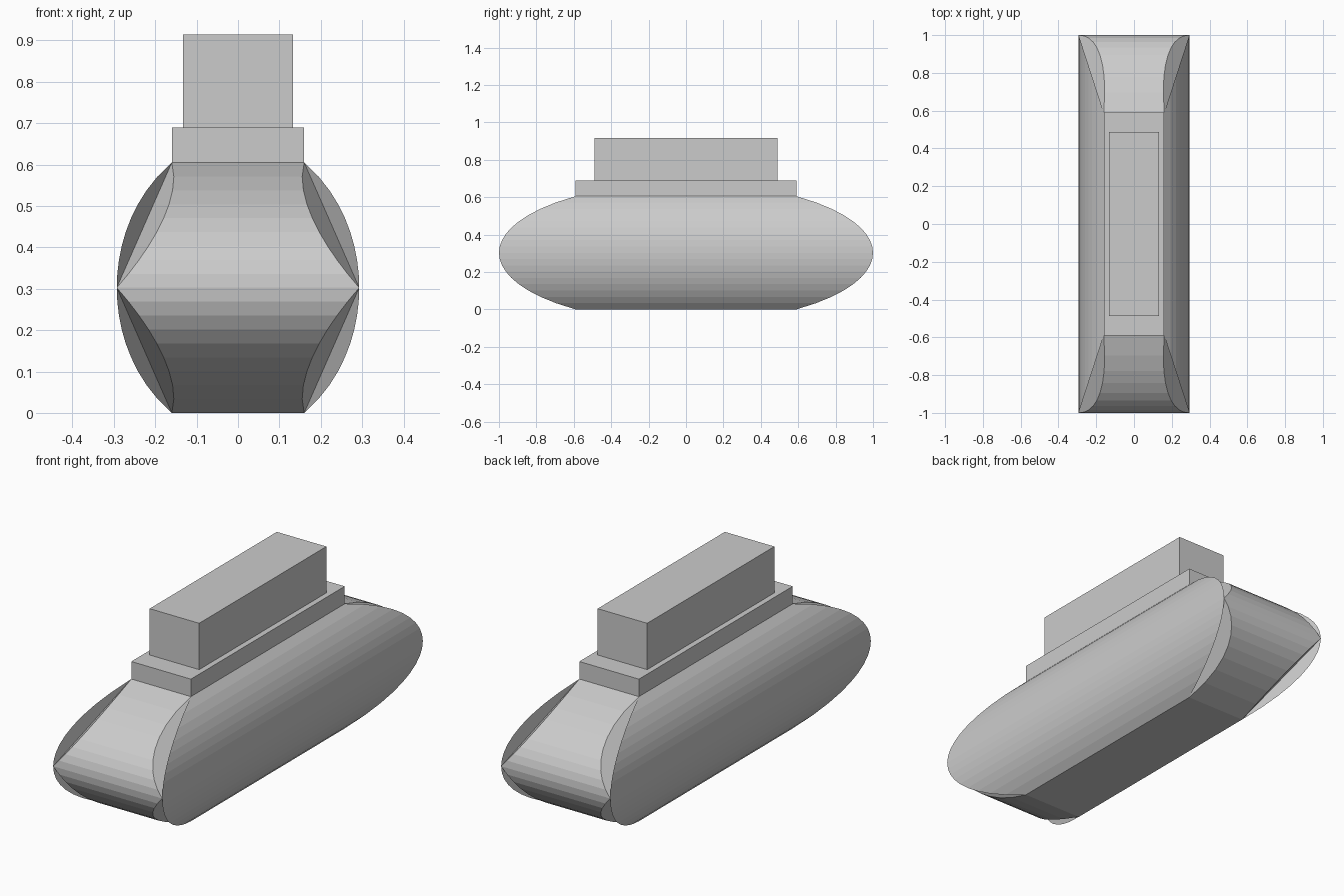
import bpy, bmesh, math

if "Cube" in bpy.data.objects:
    bpy.data.objects.remove(bpy.data.objects["Cube"])

MID = 0.3025            # height of the widest line of the hull, half its height
N = 9                   # bands per half of each bulge
TOP = (0.16, 0.59)      # half width / half length at deck and keel
WIDE = (0.293, 1.0)     # half width / half length at the widest line
H = MID / math.sqrt(1 - TOP[1] ** 2)


def section(i):
    """Height, straight-edge, side-rim and end-rim corners at band i."""
    dz = MID * i / N
    f = 1 - i / N
    t = (math.sqrt(1 - (dz / H) ** 2) - TOP[1]) / (1 - TOP[1])
    chord = TOP[0] + (WIDE[0] - TOP[0]) * f
    rim_x = TOP[0] + (WIDE[0] - TOP[0]) * t
    rim_y = TOP[1] + (WIDE[1] - TOP[1]) * t
    return dz, rim_x, rim_y, 2 * chord - rim_x


def finish(bm, name):
    bmesh.ops.remove_doubles(bm, verts=bm.verts, dist=1e-5)
    bmesh.ops.recalc_face_normals(bm, faces=bm.faces)
    mesh = bpy.data.meshes.new(name)
    bm.to_mesh(mesh)
    bm.free()
    obj = bpy.data.objects.new(name, mesh)
    bpy.context.collection.objects.link(obj)
    return obj


def box(name, hx, hy, z0, z1):
    bm = bmesh.new()
    bmesh.ops.create_cube(bm, size=1)
    for v in bm.verts:
        v.co = (v.co.x * 2 * hx, v.co.y * 2 * hy, z0 + (v.co.z + 0.5) * (z1 - z0))
    return finish(bm, name)


# Hull: bulging sides and ends, with notches where they meet at the corners
bm = bmesh.new()


def face(points):
    bm.faces.new([bm.verts.new(p) for p in points])


rows = [section(i) for i in range(N + 1)]
for up in (1, -1):
    for (d0, x0, y0, w0), (d1, x1, y1, w1) in zip(rows, rows[1:]):
        z0, z1 = MID + up * d0, MID + up * d1
        for s in (1, -1):
            face([(s * x0, -y0, z0), (s * x0, y0, z0), (s * x1, y1, z1), (s * x1, -y1, z1)])
            face([(-w0, s * y0, z0), (w0, s * y0, z0), (w1, s * y1, z1), (-w1, s * y1, z1)])
    # flat walls of the four corner notches
    for sx in (1, -1):
        for sy in (1, -1):
            face([(sx * x, sy * y, MID + up * d) for d, x, y, w in rows])
            face([(sx * w, sy * y, MID + up * d) for d, x, y, w in rows])
    # deck and keel
    face([(sx * TOP[0], sy * TOP[1], MID + up * MID)
          for sx, sy in ((1, 1), (-1, 1), (-1, -1), (1, -1))])
finish(bm, "hull")

# Stepped blocks on the deck
box("deck_plinth", 0.16, 0.59, 0.605, 0.69)
box("upper_block", 0.133, 0.488, 0.69, 0.915)
